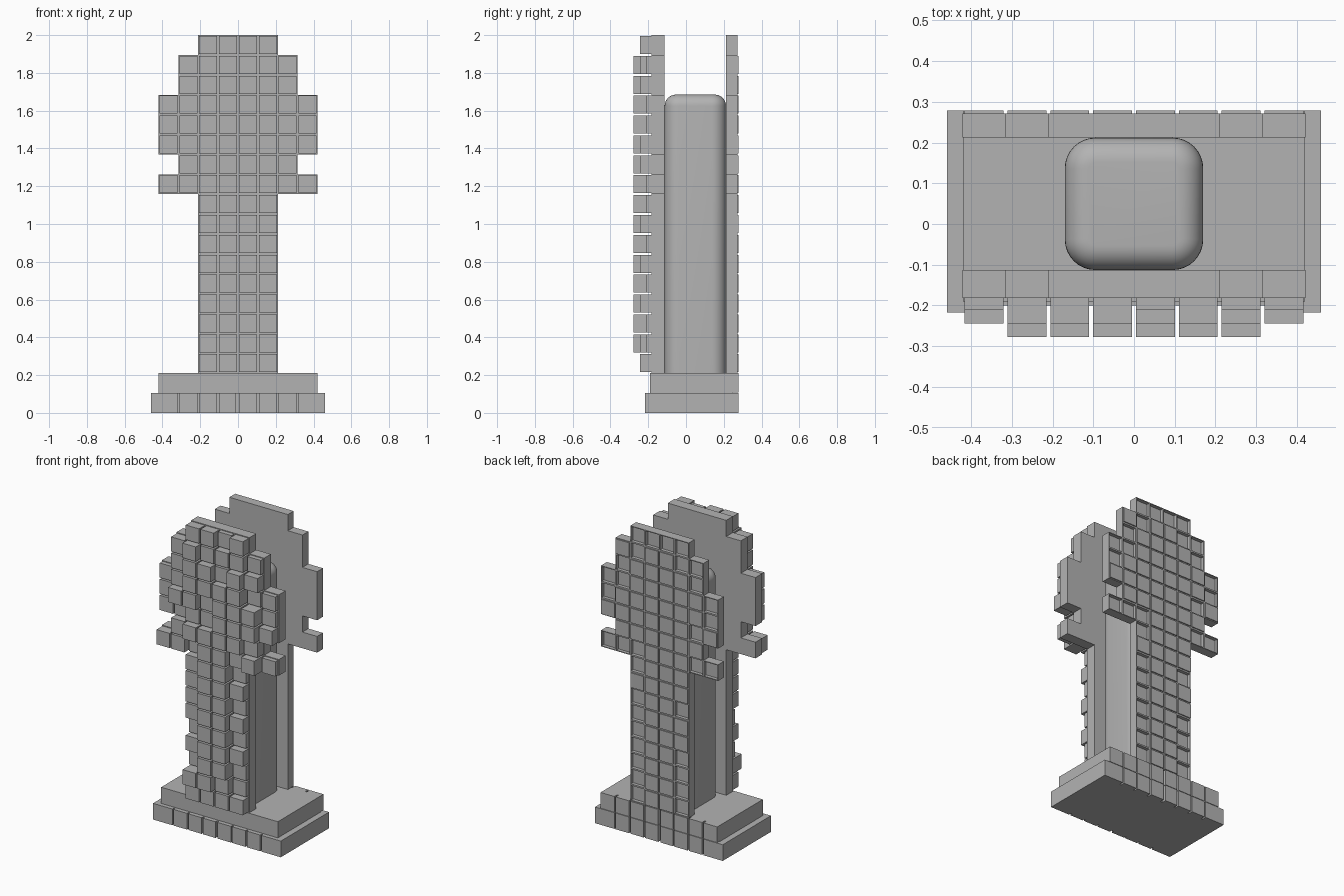
import bpy
import bmesh
import random
from mathutils import Matrix

cube = bpy.data.objects.get("Cube")
if cube:
    bpy.data.objects.remove(cube, do_unlink=True)

random.seed(4)
P = 2 / 19          # grid pitch
GAP = 0.005         # half of the joint between tiles
# Half width in cells of every row above the plinth
HALF = [2] * 9 + [4, 3, 4, 4, 4, 3, 3, 2]

grey = bpy.data.materials.new("stone grey")
grey.use_nodes = True
colour = (0.45, 0.45, 0.45, 1)
grey.diffuse_color = colour
grey.node_tree.nodes["Principled BSDF"].inputs["Base Color"].default_value = colour


def add_box(bm, x0, x1, y0, y1, z0, z1):
    size = Matrix.Diagonal((x1 - x0, y1 - y0, z1 - z0, 1))
    centre = Matrix.Translation(((x0 + x1) / 2, (y0 + y1) / 2, (z0 + z1) / 2))
    return bmesh.ops.create_cube(bm, size=1, matrix=centre @ size)["verts"]


def make(name, bm):
    mesh = bpy.data.meshes.new(name)
    bm.to_mesh(mesh)
    bm.free()
    obj = bpy.data.objects.new(name, mesh)
    bpy.context.collection.objects.link(obj)
    mesh.materials.append(grey)
    return obj


def cells():
    for i, half in enumerate(HALF):
        for col in range(-half, half):
            yield i, col, half


def add_tile(bm, col, row, y0, y1):
    add_box(bm, col * P + GAP, (col + 1) * P - GAP, y0, y1,
            row * P + GAP, (row + 1) * P - GAP)


def is_rim(i, col, half):
    above = HALF[i + 1] if i + 1 < len(HALF) else 0
    below = HALF[i - 1] if i else 9
    return not (-min(half, above, below) < col < min(half, above, below) - 1)


def stepped_panel(name, y0, y1):
    # Outline built by walking up one side and down the mirrored side
    side = []
    for i, half in enumerate(HALF):
        for z in (i + 2, i + 3):
            side.append((half * P, z * P))
    outline = side + [(-x, z) for x, z in reversed(side)]
    outline = [p for k, p in enumerate(outline) if p != outline[k - 1]]
    bm = bmesh.new()
    face = bm.faces.new([bm.verts.new((x, y0, z)) for x, z in outline])
    extruded = bmesh.ops.extrude_face_region(bm, geom=[face])["geom"]
    bmesh.ops.translate(bm, vec=(0, y1 - y0, 0),
                        verts=[v for v in extruded if isinstance(v, bmesh.types.BMVert)])
    if not face.is_valid or not any(f.normal.y < -0.9 for f in bm.faces):
        bm.faces.new([v for v in bm.verts if abs(v.co.y - y0) < 1e-5][:len(outline)])
    bmesh.ops.recalc_face_normals(bm, faces=bm.faces)
    return make(name, bm)


# Front panel with blocks of uneven depth
stepped_panel("front_panel", -0.113, -0.182)
bm = bmesh.new()
for i, col, half in cells():
    if col in (-4, 3):
        depth = random.choice((1, 1, 2))
    elif is_rim(i, col, half):
        depth = random.choice((1, 2, 2, 3))
    else:
        depth = random.choice((2, 3, 3, 3))
    if i == 0:
        depth = min(depth, 2)
    add_tile(bm, col, i + 2, -0.178, -0.178 - 0.033 * depth)
bmesh.ops.recalc_face_normals(bm, faces=bm.faces)
make("front_blocks", bm)

# Back panel: thin ribs around open rim pockets, flush tiles inside
stepped_panel("back_panel", 0.212, 0.25)
ribs, tiles = bmesh.new(), bmesh.new()
for i, col, half in cells():
    x0, x1, z0, z1 = col * P, (col + 1) * P, (i + 2) * P, (i + 3) * P
    for a, b in ((x0, x0 + GAP), (x1 - GAP, x1)):
        add_box(ribs, a, b, 0.25, 0.272, z0, z1)
    for a, b in ((z0, z0 + GAP), (z1 - GAP, z1)):
        add_box(ribs, x0 + GAP, x1 - GAP, 0.25, 0.272, a, b)
    if not is_rim(i, col, half) or random.random() < 0.2:
        add_tile(tiles, col, i + 2, 0.25, 0.279)
make("back_ribs", ribs)
make("back_tiles", tiles)

# Two plinth steps with tiled faces and a slot at the back centre
for name, row, half_width, front in (("lower_plinth", 0, 0.46, -0.2),
                                     ("upper_plinth", 1, 0.42, -0.19)):
    bm = bmesh.new()
    add_box(bm, -half_width, half_width, front, 0.25, row * P, (row + 1) * P)
    for col in range(-4, 4):
        left = -half_width if col == -4 else col * P + GAP
        right = half_width if col == 3 else (col + 1) * P - GAP
        if col == -1:
            right -= GAP
        add_box(bm, left, right, 0.25, 0.279, row * P + 0.003 * row, (row + 1) * P)
        if row == 0:
            add_box(bm, left, right, -0.217, front, 0, P)
    make(name, bm)

# Rounded core pillar
bm = bmesh.new()
add_box(bm, -0.17, 0.17, -0.113, 0.212, 2 * P, 1.685)
upright = [e for e in bm.edges if abs(e.verts[0].co.z - e.verts[1].co.z) > 0.5]
bmesh.ops.bevel(bm, geom=upright, offset=0.075, segments=8, profile=0.5, affect='EDGES')
top = [e for e in bm.edges if min(v.co.z for v in e.verts) > 1.68]
bmesh.ops.bevel(bm, geom=top, offset=0.06, segments=8, profile=0.5, affect='EDGES')
pillar = make("core_pillar", bm)
bpy.ops.object.select_all(action='DESELECT')
pillar.select_set(True)
bpy.context.view_layer.objects.active = pillar
bpy.ops.object.shade_smooth_by_angle()
